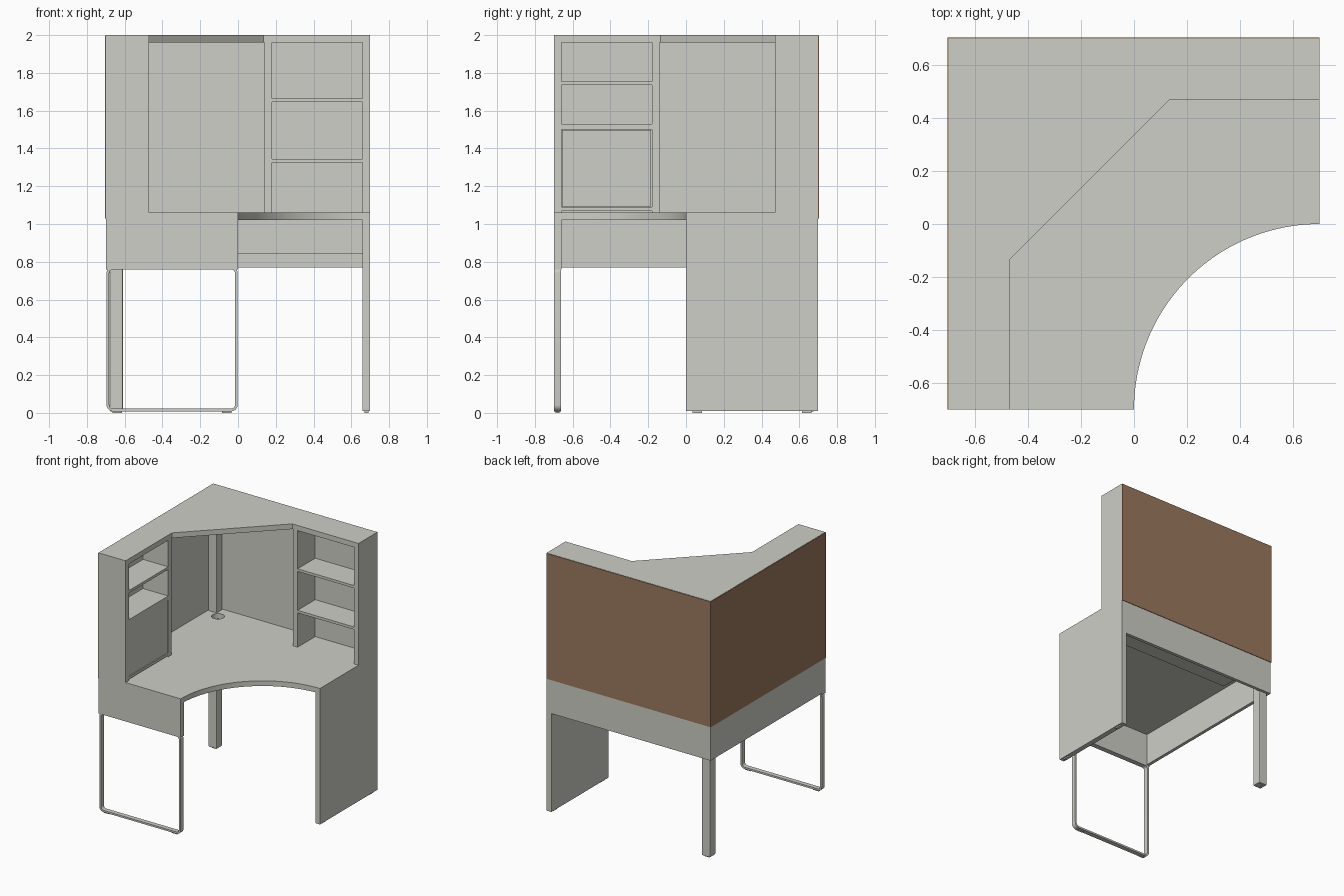
import bpy, bmesh, math
from mathutils import Matrix

cube = bpy.data.objects.get("Cube")
if cube:
    bpy.data.objects.remove(cube, do_unlink=True)


def material(name, rgb):
    m = bpy.data.materials.new(name)
    m.use_nodes = True
    m.diffuse_color = (*rgb, 1)
    m.node_tree.nodes["Principled BSDF"].inputs["Base Color"].default_value = (*rgb, 1)
    return m


GREY = material("warm light grey", (0.62, 0.62, 0.57))
BROWN = material("brown backing board", (0.33, 0.19, 0.115))


def add_mesh(name, mesh, mat):
    obj = bpy.data.objects.new(name, mesh)
    bpy.context.collection.objects.link(obj)
    mesh.materials.clear()
    mesh.materials.append(mat)
    return obj


def box(name, xs, ys, zs, mat=GREY, bevel=0):
    bm = bmesh.new()
    bmesh.ops.create_cube(bm, size=1)
    for v in bm.verts:
        v.co = [r[0] if c < 0 else r[1] for c, r in zip(v.co, (xs, ys, zs))]
    mesh = bpy.data.meshes.new(name)
    bm.to_mesh(mesh)
    bm.free()
    obj = add_mesh(name, mesh, mat)
    if bevel:
        mod = obj.modifiers.new("soft edges", "BEVEL")
        mod.width, mod.segments = bevel, 2
    return obj


def slab(name, outlines, thickness, matrix):
    """Filled flat outline (inner loops become holes), thickened and placed."""
    curve = bpy.data.curves.new(name + " outline", "CURVE")
    curve.dimensions, curve.fill_mode = "2D", "BOTH"
    curve.extrude = thickness / 2
    for pts in outlines:
        s = curve.splines.new("POLY")
        s.points.add(len(pts) - 1)
        for p, (u, v) in zip(s.points, pts):
            p.co = (u, v, 0, 1)
        s.use_cyclic_u = True
    tmp = bpy.data.objects.new(name + " outline", curve)
    bpy.context.collection.objects.link(tmp)
    dg = bpy.context.evaluated_depsgraph_get()
    mesh = bpy.data.meshes.new_from_object(tmp.evaluated_get(dg))
    bpy.data.objects.remove(tmp, do_unlink=True)
    bm = bmesh.new()
    bm.from_mesh(mesh)
    bmesh.ops.remove_doubles(bm, verts=bm.verts, dist=1e-5)
    bmesh.ops.transform(bm, matrix=matrix, verts=bm.verts)
    bmesh.ops.recalc_face_normals(bm, faces=bm.faces)
    bm.to_mesh(mesh)
    bm.free()
    mesh.shade_smooth()
    mesh.set_sharp_from_angle(angle=math.radians(30))
    return add_mesh(name, mesh, GREY)


def arc(cx, cy, r, start, end, n):
    angles = [math.radians(start + (end - start) * i / n) for i in range(n + 1)]
    return [(cx + r * math.cos(a), cy + r * math.sin(a)) for a in angles]


def rounded_rect(x0, x1, y0, y1, r):
    return (arc(x1 - r, y1 - r, r, 0, 90, 6) + arc(x0 + r, y1 - r, r, 90, 180, 6)
            + arc(x0 + r, y0 + r, r, 180, 270, 6) + arc(x1 - r, y0 + r, r, 270, 360, 6))


H = 0.70      # half width of the desk
T = 0.04      # board thickness
IN = H - T    # inner face of the outer boards
D = 0.47      # front line of the upper unit
DESK = 1.06   # desktop height

# Desktop with curved seat cut-out and cable hole
outline = [(-H, H), (-H, -H)] + arc(H, -H, H, 180, 90, 40) + [(H, H)]
hole = arc(-0.57, 0.57, 0.045, 0, 350, 35)
slab("desktop", [outline, hole], T, Matrix.Translation((0, 0, DESK - T / 2)))

# Top board of the upper unit, with diagonal corner
slab("upper_top", [[(-H, H), (-H, -H), (-D, -H), (-D, -0.135), (0.135, D), (H, D), (H, H)]],
     T, Matrix.Translation((0, 0, 2 - T / 2)))

# Supports
box("side_panel_leg", (IN, H), (0, H), (0.01, DESK))
box("corner_post", (-0.68, -0.61), (0.61, 0.68), (0.008, 1.97), bevel=0.006)
box("corner_foot", (-0.665, -0.625), (0.625, 0.665), (0, 0.01))
slab("loop_leg", [rounded_rect(-H + 0.004, -0.002, 0.008, 0.775, 0.035),
                  rounded_rect(-H + 0.018, -0.016, 0.022, 0.76, 0.022)],
     T * 0.9, Matrix.Translation((0, -H + T / 2, 0)) @ Matrix.Rotation(math.pi / 2, 4, "X"))
for i, p in enumerate((0.06, 0.64)):
    box(f"loop_foot_{i}", (-p - 0.025, -p + 0.025), (-0.69, -0.67), (0, 0.01))
    box(f"panel_foot_{i}", (0.67, 0.69), (p - 0.025, p + 0.025), (0, 0.012))

# Aprons below the desktop
box("front_apron", (-H, 0), (-H, -IN), (0.76, DESK))
box("left_apron", (-H, -H + 0.025), (-IN, H), (0.77, DESK - T))
box("back_apron", (-H + 0.025, IN), (H - 0.025, H), (0.77, DESK - T))
box("rear_tray", (-0.45, IN), (D, H - 0.025), (0.84, DESK - T))

# Outer walls of the upper unit
zs = (DESK, 2 - T)
box("upper_right_end", (IN, H), (D, H), zs)
box("upper_left_end", (-H, -D), (-H, -IN), zs)
box("back_wall", (-H, IN), (H - 0.015, H), zs)
box("left_wall", (-H, -H + 0.015), (-IN, H - 0.015), zs)
box("back_board", (-H - 0.004, H), (H, H + 0.004), (1.03, 1.998), BROWN)
box("left_board", (-H - 0.004, -H), (-H, H), (1.03, 1.998), BROWN)

# Dividers
back = (D, H - 0.015)
side = (-H + 0.015, -D)
box("back_divider", (0.14, 0.18), back, zs)
box("left_divider", side, (-0.18, -0.14), zs)

# Shelves on the back arm
for i, z in enumerate((1.325, 1.645)):
    box(f"back_shelf_{i}", (0.18, IN), back, (z, z + 0.02))

# Shelves and cupboard door on the left arm
for i, (z0, z1) in enumerate(((1.07, 1.09), (1.50, 1.53), (1.735, 1.755))):
    box(f"left_shelf_{i}", side, (-IN, -0.18), (z0, z1))
box("cupboard_door", (-D - 0.025, -D - 0.004), (-0.656, -0.184), (1.092, 1.498))
